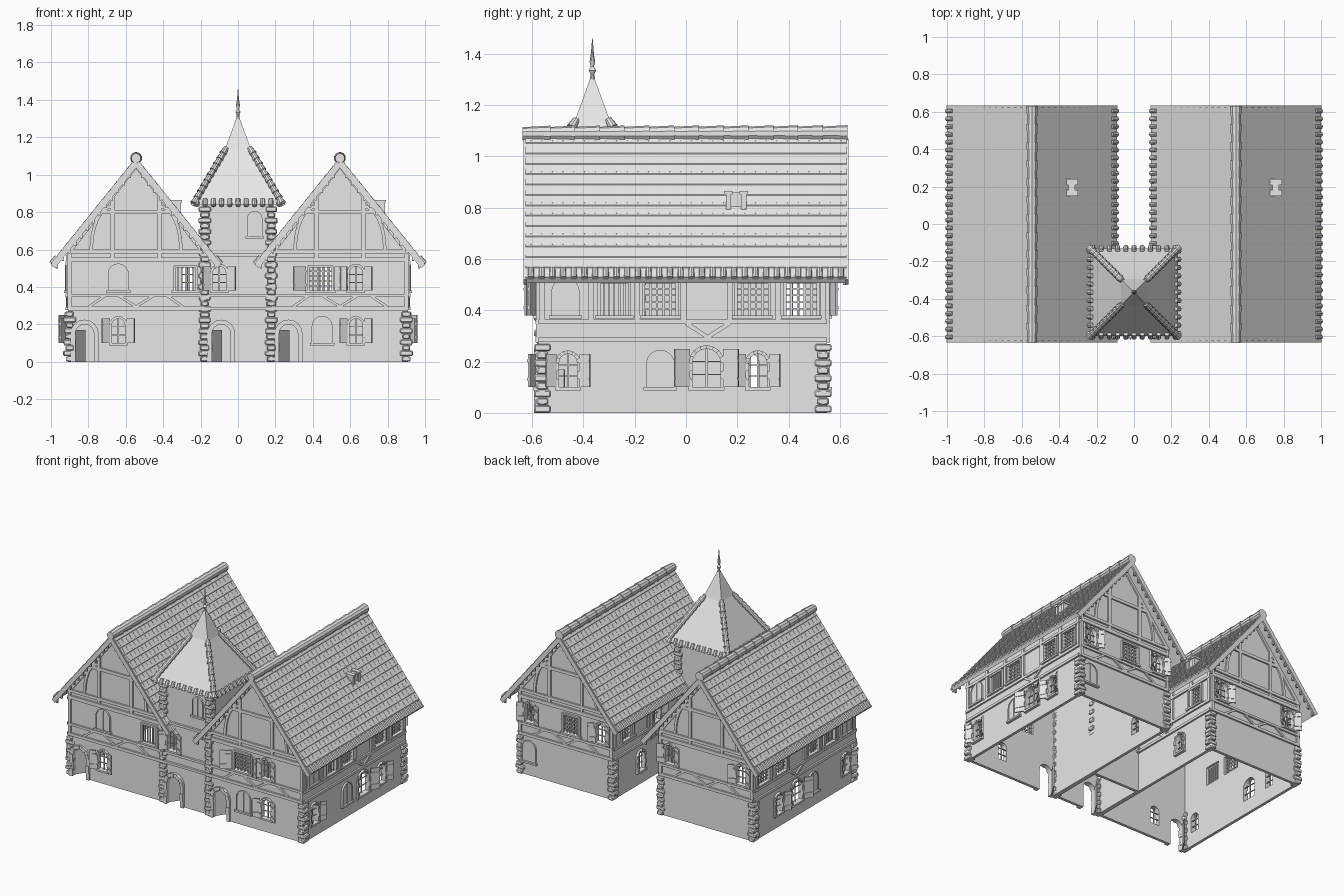
import bpy, bmesh, math, random
from mathutils import Matrix, Vector

random.seed(3)
if "Cube" in bpy.data.objects:
    bpy.data.objects.remove(bpy.data.objects["Cube"])

grey = bpy.data.materials.new("plain_grey")
grey.use_nodes = True
grey.diffuse_color = (0.8, 0.8, 0.8, 1)
grey.node_tree.nodes["Principled BSDF"].inputs["Base Color"].default_value = (0.8, 0.8, 0.8, 1)

parts = {}
IDENT = Matrix()
CENTRE, HALF, FRONT, BACK = 0.545, 0.365, -0.575, 0.55
INNER, OUTER = CENTRE - HALF, CENTRE + HALF
RIDGE, EAVE, REACH, END = 1.09, 0.525, 0.455, 0.625
SLOPE = (RIDGE - EAVE) / REACH


def part(name):
    if name not in parts:
        parts[name] = bmesh.new()
    return parts[name]


def prism(name, m, pts, y0, y1):
    """Extrude an x-z outline from y0 to y1 in the frame m."""
    bm = part(name)
    a = [bm.verts.new(m @ Vector((x, y0, z))) for x, z in pts]
    b = [bm.verts.new(m @ Vector((x, y1, z))) for x, z in pts]
    bm.faces.new(a)
    bm.faces.new(b[::-1])
    for i in range(len(pts)):
        j = (i + 1) % len(pts)
        bm.faces.new((a[j], a[i], b[i], b[j]))


def box(name, m, x0, x1, y0, y1, z0, z1):
    prism(name, m, [(x0, z0), (x1, z0), (x1, z1), (x0, z1)], y0, y1)


def beam(m, p, q, w=0.022, out=0.01, name="timber_frame"):
    p, q = Vector(p), Vector(q)
    d = (q - p).normalized() * (w / 2)
    n = Vector((-d.y, d.x))
    prism(name, m, [p - n, q - n, q + n, p + n], -out, 0.005)


def cone(name, p, q, r0, r1, sides=10):
    p, q = Vector(p), Vector(q)
    m = Matrix.Translation((p + q) / 2) @ (q - p).to_track_quat('Z', 'Y').to_matrix().to_4x4()
    bmesh.ops.create_cone(part(name), cap_ends=True, segments=sides, radius1=r0,
                          radius2=r1, depth=(q - p).length, matrix=m)


def chain(name, p, q, n, r0, r1):
    """Row of overlapping tapered round tiles."""
    p, q = Vector(p), Vector(q)
    for i in range(n):
        cone(name, p.lerp(q, i / n), p.lerp(q, (i + 1.12) / n), r0, r1)


# Openings -------------------------------------------------------------
def arch(u, z, w, h):
    r = w / 2
    spring = z + h - r
    right = [(u + r, z + (spring - z) * k / 3) for k in range(3)]
    top = [(u + r * math.cos(a), spring + r * math.sin(a))
           for a in (math.pi * k / 8 for k in range(9))]
    left = [(2 * u - x, y) for x, y in reversed(right)]
    return right + top + left


SIZE = {"arch": (0.07, 0.13), "wide": (0.11, 0.15), "closed": (0.1, 0.14), "small": (0.07, 0.13),
        "lattice": (0.13, 0.13), "slats": (0.12, 0.13), "door": (0.1, 0.2)}


def opening(m, kind, u, z, shutters=False):
    w, h = SIZE[kind]
    l, r = u - w / 2, u + w / 2
    if kind in ("arch", "wide", "door"):
        t = 0.025 if kind == "door" else 0.014
        hole, rim = arch(u, z, w, h), arch(u, z, w + 2 * t, h + t)
        prism("holes", m, hole, -0.03, 0.03)
        for i in range(len(hole) - 1):
            prism("stone_surrounds", m, [hole[i], rim[i], rim[i + 1], hole[i + 1]],
                  -0.012 - 0.006 * (i % 2), 0.02)
        if kind == "door":
            hinge = m @ Matrix.Translation((l, 0.015, 0)) @ Matrix.Rotation(1.0, 4, 'Z')
            box("door_leaves", hinge, 0, w, 0, 0.008, 0, h * 0.85)
            return
        box("window_bars", m, u - 0.003, u + 0.003, 0.005, 0.012, z, z + h)
        for k in (1, 2):
            box("window_bars", m, l, r, 0.005, 0.012, z + h * k / 3 - 0.002, z + h * k / 3 + 0.002)
    elif kind in ("closed", "small"):
        prism("closed_shutters", m, arch(u, z, w, h), -0.007, 0)
        beam(m, (u, z), (u, z + h), 0.006, 0.011, "closed_shutters")
        hole, rim = arch(u, z, w, h), arch(u, z, w + 0.012, h + 0.006)
        for i in range(len(hole) - 1):
            prism("window_frames", m, [hole[i], rim[i], rim[i + 1], hole[i + 1]], -0.012, 0)
    else:
        box("holes", m, l, r, -0.03, 0.03, z, z + h)
        cols, rows = (6, 1) if kind == "slats" else (5, 5)
        for k in range(1, cols):
            x = l + w * k / cols
            box("window_bars", m, x - 0.004, x + 0.004, 0, 0.008, z, z + h)
        for k in range(1, rows):
            y = z + h * k / rows
            box("window_bars", m, l, r, 0, 0.008, y - 0.003, y + 0.003)
        for x in (l, r):
            beam(m, (x, z), (x, z + h), 0.012, 0.014, "window_frames")
        beam(m, (l, z + h), (r, z + h), 0.012, 0.014, "window_frames")
    box("window_sills", m, l - 0.015, r + 0.015, -0.02, 0.015, z - 0.012, z)
    if shutters:
        for s in (-1, 1):
            hinge = m @ Matrix.Translation((u + s * (w / 2 + 0.014), -0.012, 0)) @ Matrix.Rotation(-0.5 * s, 4, 'Z')
            leaf = s * (w / 2 + 0.01)
            box("open_shutters", hinge, 0, leaf, -0.008, 0, z, z + h)
            for k in (0.2, 0.75):
                box("open_shutters", hinge, 0, leaf, -0.012, 0, z + h * k, z + h * k + 0.01)


def wall(x, y, turn):
    return Matrix.Translation((x, y, 0)) @ Matrix.Rotation(math.radians(turn), 4, 'Z')


front, back = wall(0, FRONT, 0), wall(0, BACK, 180)
right, left = wall(OUTER, 0, 90), wall(-OUTER, 0, -90)
alley_r, alley_l = wall(INNER, 0, -90), wall(-INNER, 0, 90)
LOW, UP = 0.1, 0.38

for u in (-0.82, -0.09, 0.27):
    opening(front, "door", u, 0)
for u in (-0.64, 0.63):
    opening(front, "arch", u, LOW, True)
for u in (-0.1, 0.63):
    opening(front, "arch", u, UP, True)
opening(front, "closed", 0.45, LOW)
opening(front, "closed", -0.64, UP)
opening(front, "slats", -0.28, UP)
opening(front, "lattice", 0.44, UP, True)
opening(wall(0, -0.57, 0), "small", 0.09, 0.67)
for m, s in ((right, 1), (left, -1)):
    opening(m, "arch", -0.46 * s, LOW, True)
    opening(m, "closed", -0.1 * s, LOW)
    opening(m, "wide", 0.08 * s, LOW, True)
    opening(m, "arch", 0.28 * s, LOW, True)
    for kind, u in (("closed", -0.47), ("slats", -0.28), ("lattice", -0.1), ("lattice", 0.26), ("lattice", 0.45)):
        opening(m, kind, u * s, UP)
for kind, u, z in (("closed", -0.83, LOW), ("arch", -0.82, UP), ("lattice", -0.5, UP),
                   ("arch", -0.27, UP), ("arch", 0.27, UP), ("arch", 0.82, UP)):
    opening(back, kind, u, z, kind == "arch")
for m, s in ((alley_l, 1), (alley_r, -1)):
    opening(m, "arch", 0.25 * s, LOW)
    opening(m, "lattice", 0.4 * s, UP)
    opening(m, "arch", 0.08 * s, UP, True)


# Wall shells ----------------------------------------------------------
def gable(c, half, drop, base):
    top = RIDGE - 0.02 - drop
    return [(c - half, base), (c + half, base), (c + half, top - half * SLOPE),
            (c, top), (c - half, top - half * SLOPE)]


T = 0.02
for name, c in (("left_house_walls", -CENTRE), ("right_house_walls", CENTRE)):
    prism(name, IDENT, gable(c, HALF, 0, 0), FRONT, BACK)
    prism(name + "_core", IDENT, gable(c, HALF - T, 0.015, -0.1), FRONT + T, BACK - T)
TW, TF, TB, TTOP = 0.19, -0.57, -0.17, 0.85
box("tower_walls", IDENT, -TW, TW, TF, TB, 0, TTOP)
box("tower_walls_core", IDENT, T - TW, TW - T, TF + T, TB - T, -0.1, TTOP - T)

# Timber framing -------------------------------------------------------
for m in (front, back):
    for c in (-CENTRE, CENTRE):
        for z, w in ((0.285, 0.02), (0.355, 0.016), (0.545, 0.025), (0.59, 0.02)):
            beam(m, (c - HALF, z), (c + HALF, z), w, 0.012)
        beam(m, (c - 0.19, 0.8), (c + 0.19, 0.8))
        for s in (-1, 1):
            beam(m, (c + s * 0.355, 0.28), (c + s * 0.355, 0.6))
            beam(m, (c + s * 0.125, 0.55), (c + s * 0.125, 0.9))
            beam(m, (c, 0.295), (c + s * 0.09, 0.35), 0.014)
            beam(m, (c + s * 0.25, 0.295), (c + s * 0.17, 0.35), 0.014)
            arc = [(c + s * (0.13 + 0.11 * math.sin(a)), 0.6 + 0.23 * math.cos(a))
                   for a in (math.pi * k / 12 for k in range(7))]
            for p, q in zip(arc, arc[1:]):
                beam(m, p, q, 0.018)
            beam(m, (c + s * HALF, 0.585), (c, RIDGE - 0.035), 0.03)
for m in (right, left, alley_l, alley_r):
    s = 1 if m in (right, alley_l) else -1
    for z in (0.285, 0.355, 0.53):
        beam(m, (s * FRONT, z), (s * BACK, z), 0.018, 0.012)
    for u in (-0.56, -0.37, -0.19, -0.01, 0.17, 0.36, 0.535):
        beam(m, (s * u, 0.355), (s * u, 0.59))
    for u in (0, 0.17):
        beam(m, (s * u, 0.35), (s * 0.085, 0.295), 0.016)
for z in (0.285, 0.355, 0.57):
    beam(front, (-INNER, z), (INNER, z), 0.016)


# Corner stones --------------------------------------------------------
def quoin(x, y, z0, z1):
    n = round((z1 - z0) / 0.03)
    for i in range(n):
        a, b = (0.032, 0.022) if i % 2 else (0.022, 0.032)
        a += random.uniform(-0.003, 0.003)
        z = z0 + (z1 - z0) * i / n
        box("corner_stones", IDENT, x - a, x + a, y - b, y + b, z + 0.001, z + (z1 - z0) / n - 0.001)


for s in (-1, 1):
    for y in (FRONT + 0.015, BACK - 0.015):
        quoin(s * (OUTER - 0.01), y, 0, 0.27)
    quoin(s * (INNER + 0.01), BACK - 0.015, 0, 0.27)
    quoin(s * 0.178, FRONT + 0.015, 0, 0.83)
    quoin(s * 0.178, TB - 0.01, 0.28, 0.83)

# House roofs ----------------------------------------------------------
ROWS, COLS = 14, 30
for c in (-CENTRE, CENTRE):
    for s in (-1, 1):
        top = []
        for k in range(ROWS):
            for t, lift in ((k / ROWS, 0), ((k + 1) / ROWS, 0.004)):
                top.append((c + s * REACH * t, RIDGE - (RIDGE - EAVE) * t + lift))
        under = [(c + s * (REACH - 0.015), EAVE - 0.018), (c, RIDGE - 0.035)]
        prism("house_roofs", IDENT, top + under, -END, END)
        # tile joints and rounded eave tiles
        for j in range(COLS):
            y = -END + 2 * END * (j + 0.5) / COLS
            for k in range(ROWS):
                x0, x1 = REACH * (k + 0.15) / ROWS, REACH * (k + 0.8) / ROWS
                z0, z1 = (RIDGE - x * SLOPE + 0.004 for x in (x0, x1))
                prism("roof_tile_joints", IDENT, [(c + s * x0, z0), (c + s * x1, z1),
                      (c + s * x1, z1 - 0.008), (c + s * x0, z0 - 0.008)], y - 0.0015, y + 0.0015)
            e = Vector((c + s * REACH, y, EAVE))
            cone("eave_tiles", e, e + Vector((-s * 0.03, 0, 0.03 * SLOPE)), 0.013, 0.011, 8)
        # verge boards with pegs
        for m in (wall(0, -END, 0), wall(0, END, 180)):
            f = 1 if m.to_euler().z == 0 else -1
            beam(m, (f * c, RIDGE - 0.03), (f * (c + s * (REACH - 0.01)), EAVE - 0.015), 0.03, 0.008, "verge_boards")
            for k in range(1, 14):
                x = f * (c + s * REACH * k / 14)
                z = RIDGE - (RIDGE - EAVE) * k / 14 - 0.055
                box("verge_pegs", m, x - 0.006, x + 0.006, 0, 0.012, z - 0.012, z + 0.01)
    chain("ridge_tiles", (c, END + 0.005, RIDGE), (c, -END, RIDGE - 0.002), 13, 0.032, 0.026)
    # roof vent
    x, z = c + 0.21, RIDGE - 0.21 * SLOPE
    for y in (0.165, 0.225):
        box("roof_vents", IDENT, x - 0.03, x + 0.03, y - 0.01, y + 0.01, z - 0.05, z + 0.025)
        box("roof_vents", IDENT, x - 0.035, x + 0.035, y - 0.016, y + 0.016, z + 0.022, z + 0.036)
    box("roof_vents", IDENT, x - 0.015, x + 0.02, 0.16, 0.23, z - 0.04, z + 0.03)

# Tower roof with hips, cap and finial ---------------------------------
CY = (TF + TB) / 2 + 0.005
LO, HI = 0.84, 1.145


def pyramid(name, r0, z0, r1, z1):
    q = math.sqrt(2)
    m = Matrix.Translation((0, CY, (z0 + z1) / 2)) @ Matrix.Rotation(math.pi / 4, 4, 'Z')
    bmesh.ops.create_cone(part(name), cap_ends=True, segments=4, radius1=r0 * q,
                          radius2=r1 * q, depth=z1 - z0, matrix=m)


pyramid("tower_roof", 0.235, LO, 0.06, HI)
pyramid("tower_roof_cap", 0.07, HI - 0.01, 0.006, 1.31)
for turn in range(4):
    rot = Matrix.Translation((0, CY, 0)) @ Matrix.Rotation(turn * math.pi / 2, 4, 'Z')
    chain("tower_hip_tiles", rot @ Vector((0.062, 0.062, HI)), rot @ Vector((0.235, 0.235, LO + 0.01)), 10, 0.013, 0.02)
    for k in range(11):
        x = -0.22 + 0.044 * k
        cone("tower_eave_tiles", rot @ Vector((x, 0.242, LO - 0.005)), rot @ Vector((x, 0.222, LO + 0.03)), 0.014, 0.012, 8)
profile = [(1.29, 0.012), (1.32, 0.007), (1.335, 0.014), (1.35, 0.006), (1.37, 0.011), (1.4, 0.006), (1.46, 0.001)]
for (z0, r0), (z1, r1) in zip(profile, profile[1:]):
    cone("finial", (0, CY, z0), (0, CY, z1), r0, r1)

# Objects --------------------------------------------------------------
objs = {}
for name, bm in parts.items():
    bmesh.ops.recalc_face_normals(bm, faces=bm.faces)
    mesh = bpy.data.meshes.new(name)
    bm.to_mesh(mesh)
    bm.free()
    mesh.materials.append(grey)
    objs[name] = bpy.data.objects.new(name, mesh)
    bpy.context.collection.objects.link(objs[name])

# Hollow the walls and cut the openings
cutters = [n for n in objs if n.endswith("_core") or n == "holes"]
for name in [n for n in objs if n + "_core" in objs]:
    bpy.context.view_layer.objects.active = objs[name]
    for cutter in (name + "_core", "holes"):
        mod = objs[name].modifiers.new("cut", 'BOOLEAN')
        mod.operation, mod.solver, mod.object = 'DIFFERENCE', 'EXACT', objs[cutter]
        bpy.ops.object.modifier_apply(modifier=mod.name)
for name in cutters:
    bpy.data.objects.remove(objs.pop(name))

bevel = objs["corner_stones"].modifiers.new("worn_edges", 'BEVEL')
bevel.width, bevel.segments = 0.005, 1
bpy.ops.object.select_all(action='DESELECT')
for o in objs.values():
    o.select_set(True)
bpy.context.view_layer.objects.active = objs["house_roofs"]
bpy.ops.object.shade_smooth_by_angle(angle=math.radians(35))
